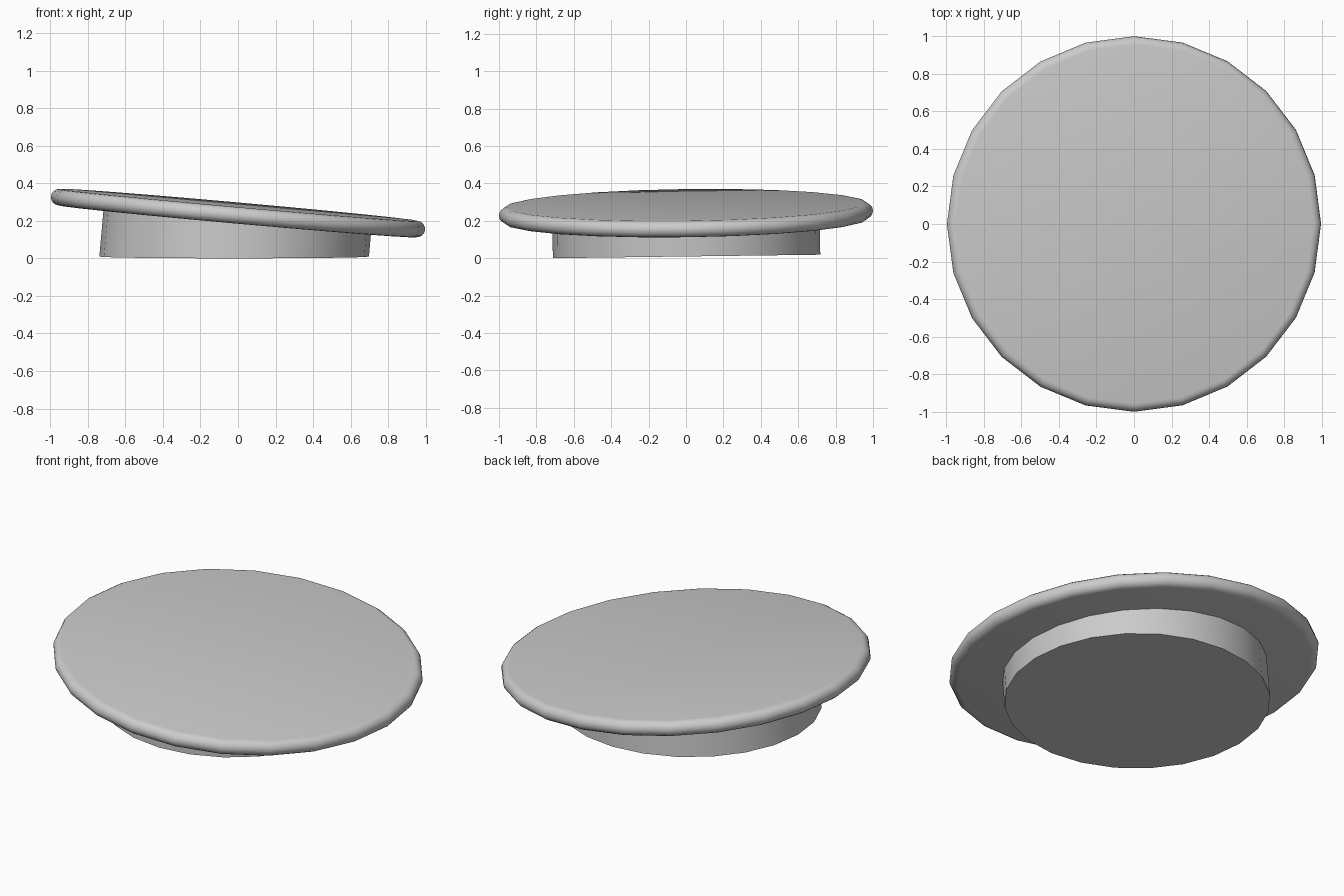
import bpy, bmesh, math
from mathutils import Matrix, Vector

if "Cube" in bpy.data.objects:
    bpy.data.objects.remove(bpy.data.objects["Cube"])

SIDES = 24
# Tilt shared by both parts: down towards +x, up slightly towards +y
TILT = Matrix.Rotation(math.radians(0.75), 4, 'X') @ Matrix.Rotation(math.radians(5.1), 4, 'Y')


def lathe(name, profile, matrix, adjust=None):
    """Spin a (radius, z) profile about z, cap both ends, then place it."""
    bm = bmesh.new()
    rings = []
    for r, z in profile:
        rings.append([bm.verts.new((r * math.cos(i * math.tau / SIDES),
                                    r * math.sin(i * math.tau / SIDES), z))
                      for i in range(SIDES)])
    for a, b in zip(rings, rings[1:]):
        for i in range(SIDES):
            j = (i + 1) % SIDES
            bm.faces.new((a[i], a[j], b[j], b[i]))
    bm.faces.new(rings[0][::-1])
    bm.faces.new(rings[-1])
    bm.transform(matrix)
    if adjust:
        adjust(rings)
    bm.normal_update()
    mesh = bpy.data.meshes.new(name)
    bm.to_mesh(mesh)
    bm.free()
    obj = bpy.data.objects.new(name, mesh)
    bpy.context.collection.objects.link(obj)
    bpy.ops.object.select_all(action='DESELECT')
    bpy.context.view_layer.objects.active = obj
    obj.select_set(True)
    bpy.ops.object.shade_smooth_by_angle(angle=math.radians(35))
    return obj


# Top plate with a half-round rim
H = 0.044
rim = [(1 - H + H * math.cos(t), H * math.sin(t))
       for t in (math.radians(-90 + 22.5 * k) for k in range(9))]
lathe("top_plate", rim, Matrix.Translation((0, 0, 0.241)) @ TILT)


# Base collar: leans with the plate, its foot cut nearly level
def cut_foot(rings):
    axis = TILT.to_3x3() @ Vector((0, 0, 1))
    slope = math.tan(math.radians(0.75))
    for v in rings[0]:
        k = (0.0095 + slope * v.co.y - v.co.z) / (axis.z - slope * axis.y)
        v.co += axis * k


lathe("base_collar", [(0.715, -0.2), (0.715, -0.03)],
      Matrix.Translation((0, 0, 0.241)) @ TILT, cut_foot)
